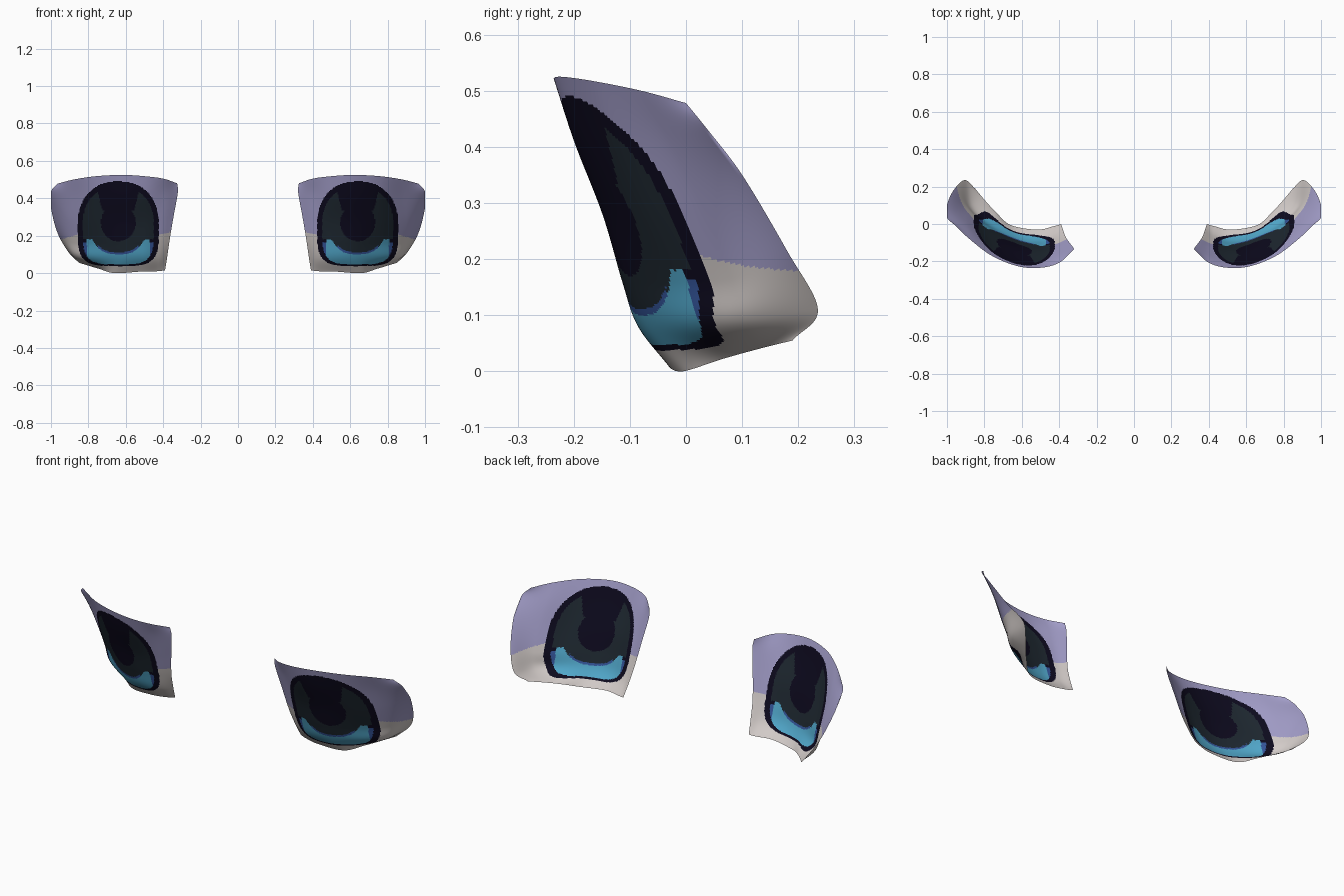
import bpy
from mathutils import Vector

if "Cube" in bpy.data.objects:
    bpy.data.objects.remove(bpy.data.objects["Cube"])


def material(name, rgb):
    m = bpy.data.materials.new(name)
    m.diffuse_color = (*rgb, 1)
    m.use_nodes = True
    m.node_tree.nodes["Principled BSDF"].inputs["Base Color"].default_value = m.diffuse_color
    return m


MATS = [material("lavender_lid", (0.375, 0.35, 0.60)),
        material("warm_white", (0.67, 0.62, 0.60)),
        material("navy_black", (0.004, 0.003, 0.013)),
        material("dark_teal", (0.013, 0.021, 0.030)),
        material("light_blue", (0.085, 0.40, 0.61)),
        material("deep_blue", (0.035, 0.092, 0.33))]
LID, WHITE, BLACK, TEAL, LIGHT, DEEP = range(6)

# Control net of one curved eye sheet: rows top to bottom, inner to outer corner
NET = [
    [(.325, -.14, .48), (.40, -.207, .505), (.50, -.234, .518), (.62, -.226, .525),
     (.76, -.17, .518), (.88, -.08, .50), (.965, 0, .478)],
    [(.322, -.13, .43), (.40, -.17, .42), (.50, -.197, .41), (.62, -.19, .41),
     (.76, -.13, .41), (.89, -.03, .41), (1.0, .035, .435)],
    [(.345, -.10, .30), (.41, -.13, .29), (.50, -.147, .28), (.62, -.14, .28),
     (.77, -.075, .28), (.90, .03, .29), (1.0, .10, .35)],
    [(.365, -.07, .18), (.42, -.095, .17), (.51, -.113, .16), (.63, -.10, .16),
     (.78, -.02, .16), (.89, .08, .165), (.965, .18, .215)],
    [(.378, -.035, .09), (.425, -.06, .08), (.51, -.085, .08), (.63, -.07, .08),
     (.78, .01, .08), (.87, .10, .09), (.905, .235, .11)],
    [(.39, 0, .015), (.43, -.012, .01), (.52, -.03, .008), (.66, -.005, 0),
     (.74, .065, .022), (.80, .13, .04), (.85, .19, .055)],
]


def spline(pts, t):
    """Smooth curve through the points, t from 0 to 1."""
    p = [2 * pts[0] - pts[1]] + pts + [2 * pts[-1] - pts[-2]]
    s = t * (len(pts) - 1)
    i = min(int(s), len(pts) - 2)
    f = s - i
    a, b, c, d = p[i:i + 4]
    return 0.5 * (2 * b + (c - a) * f + (2 * a - 5 * b + 4 * c - d) * f ** 2
                  + (3 * b - a - 3 * c + d) * f ** 3)


def in_oval(dx, dz, w, top, bottom, n_top, n_bottom):
    """Oval with a rounder upper half and a squarer lower half."""
    h, n = (top, n_top) if dz > 0 else (bottom, n_bottom)
    return (dx / w) ** n + (abs(dz) / h) ** n < 1


def eye_colour(x, z):
    dx, dz = abs(x - 0.64), z - 0.25
    # lid and white around the iris
    if not in_oval(dx, dz, .217, .24, .212, 2.3, 4):
        edge = .205 + .25 * max(0, .42 - x) - .3 * max(0, x - .86)
        return LID if z > edge else WHITE
    # dark outline
    if not in_oval(dx, dz, .19, .21, .203, 2.4, 4):
        return BLACK
    # blue crescent
    crescent = .10 + .08 * (dx / .14) ** 3
    if z < min(crescent, .18):
        return LIGHT if dx < .168 else (DEEP if z < .165 else BLACK)
    if z < crescent + .012 and dx < .11:
        return DEEP
    # pupil and dark upper dome
    if (dx / .093) ** 2 + ((z - .27) / .10) ** 2 < 1:
        return BLACK
    if z > .335 and dx < .085 + .25 * (z - .335):
        return BLACK
    return TEAL


def build_eye(name, side, nu=150, nv=120):
    net = [[Vector(p) for p in row] for row in NET]
    verts = []
    for j in range(nv + 1):
        cross = [spline(list(col), j / nv) for col in zip(*net)]
        verts += [spline(cross, i / nu) for i in range(nu + 1)]
    faces, colours = [], []
    w = nu + 1
    for j in range(nv):
        for i in range(nu):
            k = j * w + i
            f = (k, k + w, k + w + 1, k + 1)
            c = sum((verts[v] for v in f), Vector()) / 4
            colours.append(eye_colour(c.x, c.z))
            faces.append(f if side > 0 else f[::-1])
    coords = [(min(v.x, 1) * side, v.y, max(v.z, 0)) for v in verts]
    me = bpy.data.meshes.new(name)
    me.from_pydata(coords, [], faces)
    for m in MATS:
        me.materials.append(m)
    for p, c in zip(me.polygons, colours):
        p.material_index = c
        p.use_smooth = True
    me.update()
    bpy.context.collection.objects.link(bpy.data.objects.new(name, me))


build_eye("left_eye", 1)
build_eye("right_eye", -1)
